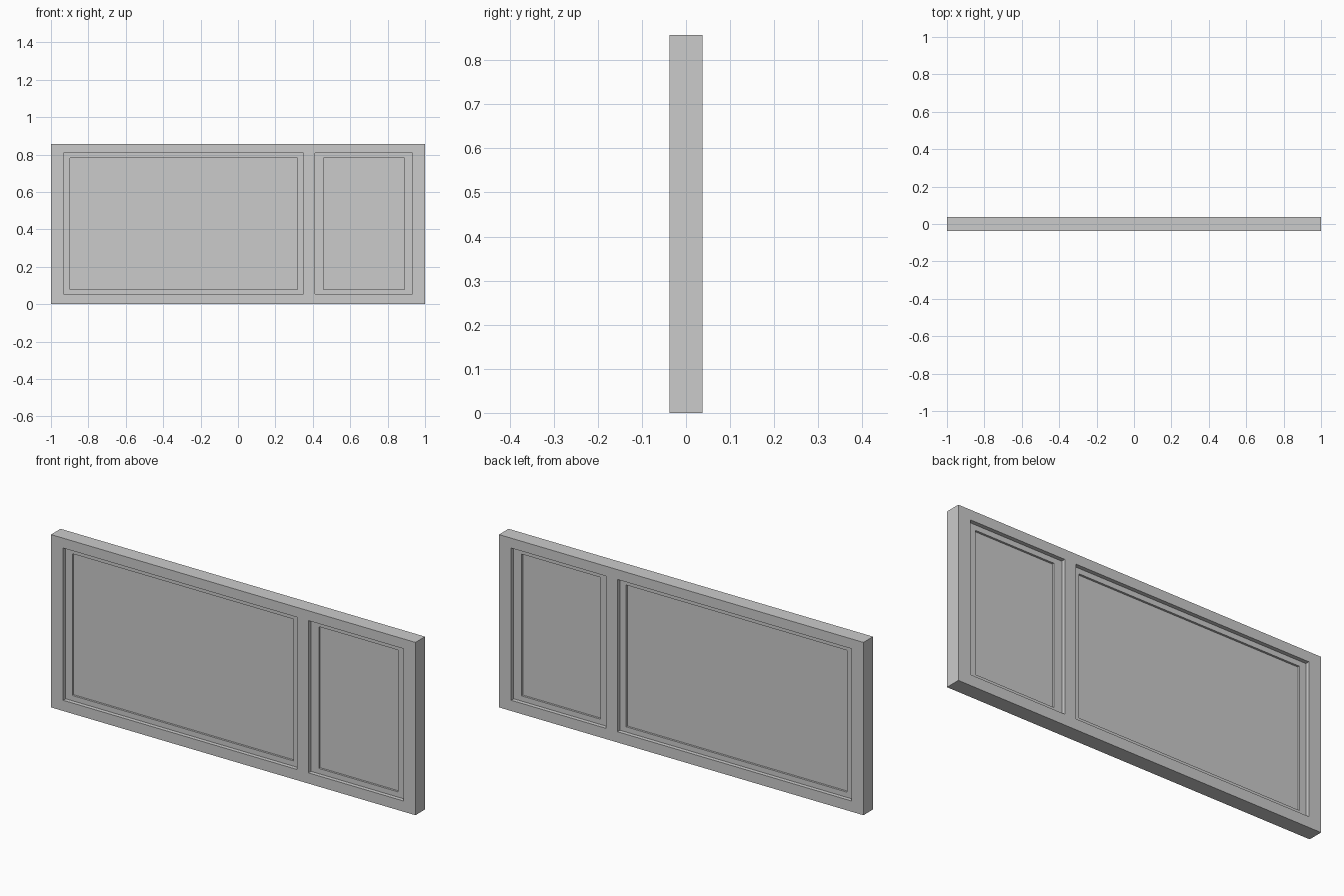
import bpy, bmesh

if "Cube" in bpy.data.objects:
    bpy.data.objects.remove(bpy.data.objects["Cube"])


def lattice(name, xs, zs, half_depth, holes=()):
    """Flat grid of cells in the xz plane, minus the holes, extruded along y."""
    bm = bmesh.new()
    grid = [[bm.verts.new((x, -half_depth, z)) for z in zs] for x in xs]
    for i in range(len(xs) - 1):
        for k in range(len(zs) - 1):
            if (i, k) not in holes:
                bm.faces.new((grid[i][k], grid[i + 1][k],
                              grid[i + 1][k + 1], grid[i][k + 1]))
    ext = bmesh.ops.extrude_face_region(bm, geom=bm.faces[:], use_keep_orig=True)
    moved = [g for g in ext["geom"] if isinstance(g, bmesh.types.BMVert)]
    bmesh.ops.translate(bm, verts=moved, vec=(0, 2 * half_depth, 0))
    bmesh.ops.recalc_face_normals(bm, faces=bm.faces[:])
    mesh = bpy.data.meshes.new(name)
    bm.to_mesh(mesh)
    bm.free()
    obj = bpy.data.objects.new(name, mesh)
    bpy.context.collection.objects.link(obj)
    return obj


HEIGHT = 0.857
Z_OPEN = (0.053, 0.808)
Z_PANE = (0.079, 0.782)

# Outer frame with one wide and one narrow opening
lattice("window_frame", (-1, -0.933, 0.35, 0.413, 0.933, 1),
        (0, *Z_OPEN, HEIGHT), 0.0375, {(1, 1), (3, 1)})

# Recessed sash and thinner glass pane in each opening
for side, x0, p0, p1, x1 in (("wide", -0.933, -0.897, 0.317, 0.35),
                             ("narrow", 0.413, 0.456, 0.89, 0.933)):
    lattice(side + "_sash", (x0, p0, p1, x1),
            (Z_OPEN[0], *Z_PANE, Z_OPEN[1]), 0.0175, {(1, 1)})
    lattice(side + "_pane", (p0, p1), Z_PANE, 0.0075)
